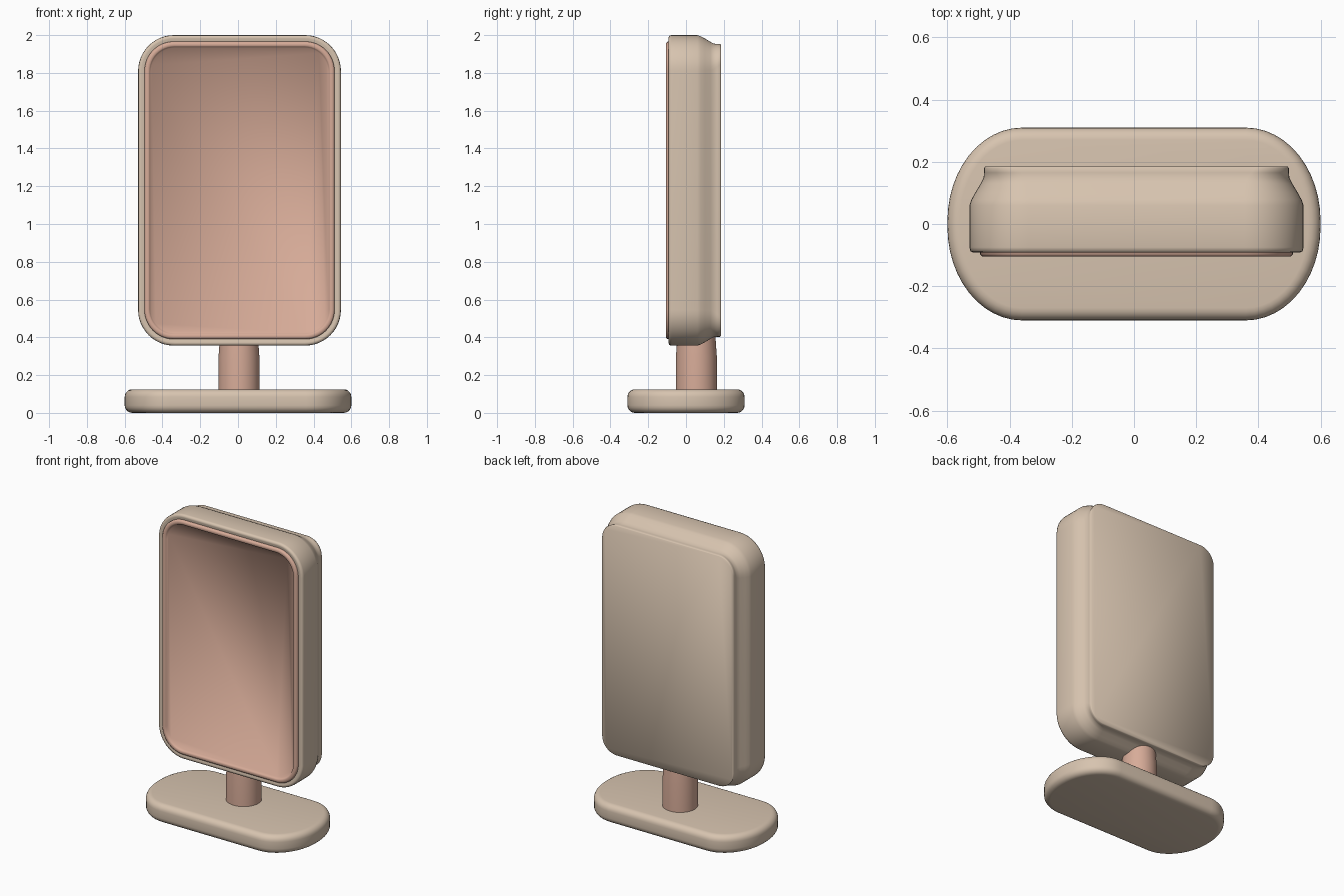
import bpy, bmesh, math

if "Cube" in bpy.data.objects:
    bpy.data.objects.remove(bpy.data.objects["Cube"])


def material(name, rgb):
    m = bpy.data.materials.new(name)
    m.diffuse_color = (*rgb, 1)
    m.use_nodes = True
    m.node_tree.nodes["Principled BSDF"].inputs["Base Color"].default_value = m.diffuse_color
    return m


BEIGE = material("warm beige", (0.68, 0.55, 0.43))
PINK = material("dusty pink", (0.68, 0.41, 0.315))


def rounded_rect(hw, hh, rx, ry, n=12):
    """Outline of a rectangle with elliptical corners, anticlockwise."""
    pts = []
    for q, (sx, sy) in enumerate(((1, 1), (-1, 1), (-1, -1), (1, -1))):
        for i in range(n + 1):
            a = math.pi / 2 * (q + i / n)
            pts.append((sx * (hw - rx) + rx * math.cos(a),
                        sy * (hh - ry) + ry * math.sin(a)))
    return pts


def loft(name, sections, place, mat, angle):
    """Join (depth, half width, half height, rx, ry) outlines and cap both ends."""
    bm = bmesh.new()
    rings = [[bm.verts.new(place(u, v, d)) for u, v in rounded_rect(hw, hh, rx, ry)]
             for d, hw, hh, rx, ry in sections]
    for a, b in zip(rings, rings[1:]):
        for i in range(len(a)):
            j = (i + 1) % len(a)
            bm.faces.new((a[i], a[j], b[j], b[i]))
    bm.faces.new(rings[0])
    bm.faces.new(rings[-1])
    bmesh.ops.remove_doubles(bm, verts=bm.verts, dist=1e-5)
    bmesh.ops.recalc_face_normals(bm, faces=bm.faces)
    me = bpy.data.meshes.new(name)
    bm.to_mesh(me)
    bm.free()
    ob = bpy.data.objects.new(name, me)
    bpy.context.collection.objects.link(ob)
    me.materials.append(mat)
    bpy.ops.object.select_all(action='DESELECT')
    ob.select_set(True)
    bpy.context.view_layer.objects.active = ob
    bpy.ops.object.shade_smooth_by_angle(angle=math.radians(angle))
    return ob


def flat(u, v, d):       # stacked upwards
    return (u, v, d)


def post_place(u, v, d):
    return (u + 0.005, v + 0.055, d)


def upright(u, v, d):    # stacked front to back
    return (u + 0.008, d, v + 1.178)


# Oval foot with softly rounded edges
R = 0.04
foot = []
for z0, start in ((R, -90), (0.125 - R, 0)):
    for i in range(6):
        a = math.radians(start + 18 * i)
        inset = R * (1 - math.cos(a))
        foot.append((z0 + R * math.sin(a), 0.6 - inset, 0.31 - inset,
                     0.24 - inset, 0.30 - inset))
loft("foot", foot, flat, BEIGE, 40)

# Round post, slightly tapered
loft("post", [(0.11, *[0.109] * 4), (0.30, *[0.108] * 4),
              (0.37, *[0.103] * 4), (0.44, *[0.10] * 4)], post_place, PINK, 40)

# Housing: socket for the rim, rounded front edge, shoulder and back panel
W, H = 0.537, 0.822
profile = [(-0.05, 0.045, 0.15), (-0.085, 0.045, 0.15), (-0.092, 0.018, 0.175),
           (-0.092, 0.012, 0.18), (-0.088, 0.003, 0.185), (-0.075, 0, 0.19),
           (0.06, 0, 0.19), (0.078, 0.006, 0.185), (0.10, 0.018, 0.17),
           (0.13, 0.036, 0.15), (0.148, 0.045, 0.135), (0.165, 0.047, 0.12),
           (0.18, 0.047, 0.11), (0.185, 0.051, 0.105)]
loft("housing", [(y, W - s, H - s, r, r) for y, s, r in profile],
     upright, BEIGE, 60)

# Raised rim with the shallow recessed panel
profile = [(-0.055, 0.034, 0.155), (-0.097, 0.034, 0.155), (-0.105, 0.042, 0.148),
           (-0.105, 0.056, 0.135), (-0.101, 0.062, 0.13), (-0.088, 0.068, 0.125)]
loft("rim_and_panel", [(y, W - s, H - s, r, r) for y, s, r in profile],
     upright, PINK, 75)
